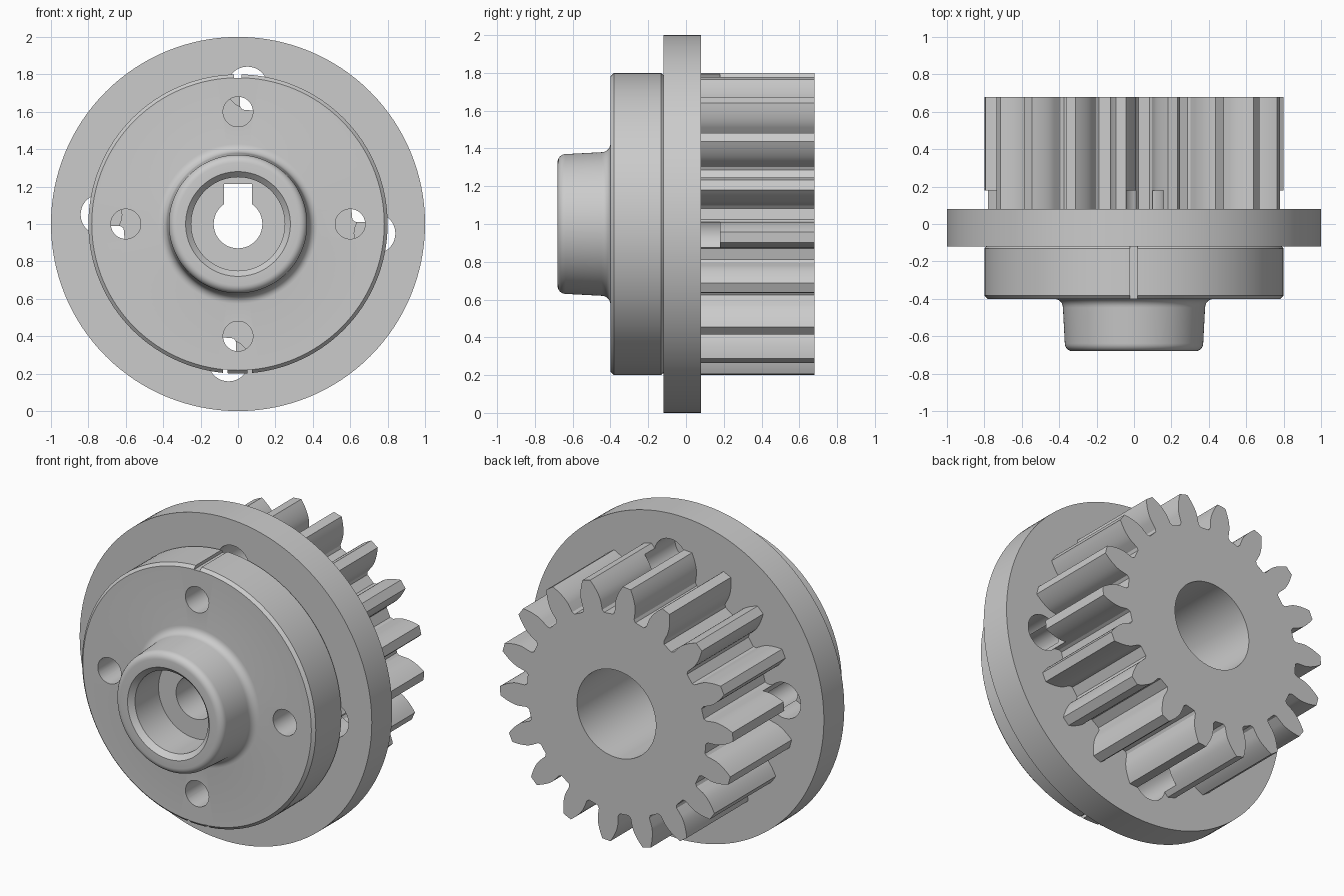
import bpy, bmesh, math
from mathutils import Matrix, Vector

cube = bpy.data.objects.get("Cube")
if cube:
    bpy.data.objects.remove(cube, do_unlink=True)

CENTRE_Z = 1.0
SEGMENTS = 128

grey = bpy.data.materials.new("plain_grey")
grey.use_nodes = True
grey.diffuse_color = (0.6, 0.6, 0.6, 1)
grey.node_tree.nodes["Principled BSDF"].inputs["Base Color"].default_value = (0.6, 0.6, 0.6, 1)


def make_object(name, bm):
    bmesh.ops.recalc_face_normals(bm, faces=bm.faces)
    mesh = bpy.data.meshes.new(name)
    bm.to_mesh(mesh)
    bm.free()
    mesh.materials.append(grey)
    obj = bpy.data.objects.new(name, mesh)
    bpy.context.scene.collection.objects.link(obj)
    return obj


def polar(r, angle, y):
    """Point on the y axis wheel; angle runs clockwise from the top."""
    return Vector((r * math.sin(angle), y, CENTRE_Z + r * math.cos(angle)))


def lathe(name, profile):
    """Revolve a closed (radius, y) loop around the axle."""
    bm = bmesh.new()
    rings = [[bm.verts.new(polar(r, math.tau * i / SEGMENTS, y)) for r, y in profile]
             for i in range(SEGMENTS)]
    n = len(profile)
    for i in range(SEGMENTS):
        a, b = rings[i], rings[(i + 1) % SEGMENTS]
        for j in range(n):
            k = (j + 1) % n
            bm.faces.new((a[j], a[k], b[k], b[j]))
    return make_object(name, bm)


def prism(name, outline, y0, y1):
    """Extrude a closed (radius, angle) outline along y."""
    bm = bmesh.new()
    front = [bm.verts.new(polar(r, a, y0)) for r, a in outline]
    back = [bm.verts.new(polar(r, a, y1)) for r, a in outline]
    bm.faces.new(front)
    bm.faces.new(back)
    for i in range(len(outline)):
        j = (i + 1) % len(outline)
        bm.faces.new((front[i], front[j], back[j], back[i]))
    return make_object(name, bm)


def rod(x, z, radius, y0, y1, segments=48):
    bm = bmesh.new()
    matrix = Matrix.Translation((x, (y0 + y1) / 2, z)) @ Matrix.Rotation(math.pi / 2, 4, "X")
    bmesh.ops.create_cone(bm, cap_ends=True, segments=segments, radius1=radius,
                          radius2=radius, depth=y1 - y0, matrix=matrix)
    return make_object("cutter", bm)


def block(x0, x1, y0, y1, z0, z1):
    bm = bmesh.new()
    size = Matrix.Diagonal((x1 - x0, y1 - y0, z1 - z0, 1))
    place = Matrix.Translation(((x0 + x1) / 2, (y0 + y1) / 2, (z0 + z1) / 2))
    bmesh.ops.create_cube(bm, size=1, matrix=place @ size)
    return make_object("cutter", bm)


def finish(obj, cutters):
    """Cut the holes, bake the result and smooth the round surfaces."""
    for cutter in cutters:
        cutter.hide_render = True
        mod = obj.modifiers.new("cut", "BOOLEAN")
        mod.operation = "DIFFERENCE"
        mod.solver = "EXACT"
        mod.object = cutter
    bpy.context.view_layer.update()
    evaluated = obj.evaluated_get(bpy.context.evaluated_depsgraph_get())
    mesh = bpy.data.meshes.new_from_object(evaluated)
    obj.modifiers.clear()
    obj.data = mesh
    for cutter in cutters:
        bpy.data.objects.remove(cutter, do_unlink=True)
    mesh.shade_smooth()
    mesh.set_sharp_from_angle(angle=math.radians(25))


def arc(r, y, radius, start, end, steps=6):
    """Fillet points for a lathe profile, angles in degrees."""
    points = []
    for i in range(steps + 1):
        a = math.radians(start + (end - start) * i / steps)
        points.append((r + radius * math.cos(a), y + radius * math.sin(a)))
    return points


def quarter_positions(r, offset):
    for k in range(4):
        p = polar(r, offset + k * math.pi / 2, 0)
        yield p.x, p.z


def bolt_holes():
    return [rod(x, z, 0.08, -0.5, 0.1) for x, z in quarter_positions(0.6, 0)]


def relief_holes():
    return [rod(x, z, 0.11, -0.2, 0.18) for x, z in quarter_positions(0.733, math.atan2(0.05, 0.73))]


# Front disc with hub, stepped bore and chamfered rim
profile = [(0.13, -0.42), (0.25, -0.42), (0.25, -0.65), (0.28, -0.68)]
profile += arc(0.328, -0.638, 0.042, -90, 0)
profile += arc(0.427, -0.447, 0.047, 180, 90)
profile += [(0.782, -0.40), (0.80, -0.382), (0.80, -0.132), (0.79, -0.12),
            (0.27, -0.12), (0.27, -0.2), (0.13, -0.2)]
hub = lathe("hub_disc", profile)
keyway = block(-0.075, 0.075, -0.5, -0.1, 1.0, 1.213)
rim_slots = [block(-0.022, 0.018, -0.5, -0.05, 1.78, 1.9)]
rim_slots += [block(x - 0.012, x + 0.012, -0.5, -0.05, 0.1, 0.222) for x in (-0.068, 0.064)]
finish(hub, bolt_holes() + [keyway] + rim_slots)

# Wide flange
flange = lathe("flange", [(0.27, -0.12), (1.0, -0.12), (1.0, 0.08), (0.27, 0.08)])
finish(flange, bolt_holes() + relief_holes())

# Spur gear with involute teeth
TEETH = 18
TIP, PITCH, ROOT = 0.80, 0.72, 0.612
PHASE = math.radians(-5)
BASE = PITCH * math.cos(math.radians(20))


def involute(r):
    a = math.acos(min(1, BASE / r))
    return math.tan(a) - a


half_flank = [(ROOT, math.radians(7.2)), (ROOT + 0.015, math.radians(6.1))]
for i in range(8):
    r = BASE + (TIP - BASE) * i / 7
    half_flank.append((r, math.pi / (2 * TEETH) + involute(PITCH) - involute(r)))
outline = []
for t in range(TEETH):
    middle = PHASE + math.tau * t / TEETH
    outline += [(r, middle - a) for r, a in half_flank]
    outline += [(r, middle + a) for r, a in reversed(half_flank)]
gear = prism("spur_gear", outline, 0.08, 0.68)
finish(gear, [rod(0, CENTRE_Z, 0.27, 0, 0.8, SEGMENTS)] + relief_holes())
